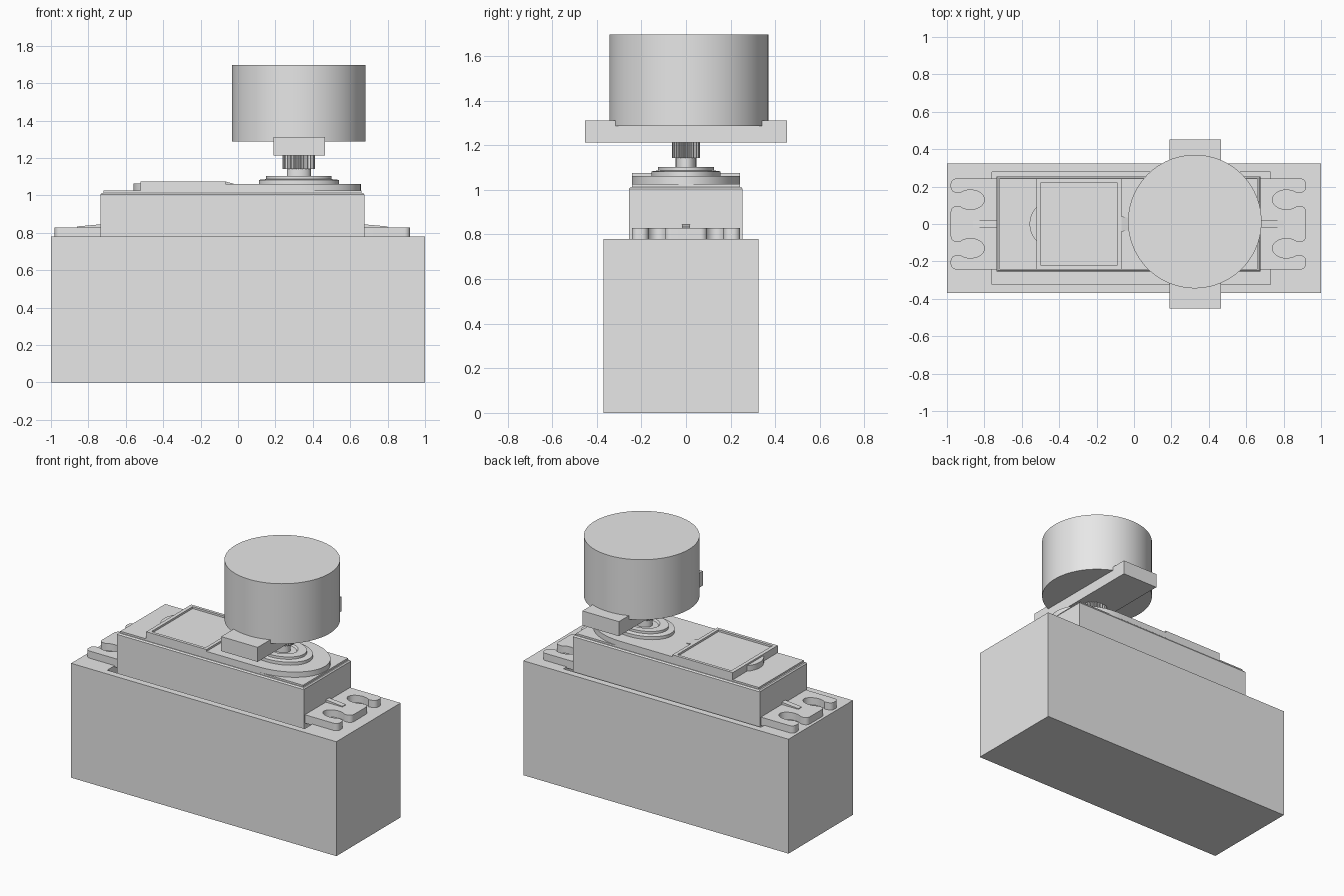
import bpy, bmesh
from math import sin, cos, pi, radians

cube = bpy.data.objects.get("Cube")
if cube:
    bpy.data.objects.remove(cube, do_unlink=True)

grey = bpy.data.materials.new("plain_grey")
grey.use_nodes = True
grey.diffuse_color = (0.8, 0.8, 0.8, 1)
grey.node_tree.nodes["Principled BSDF"].inputs["Base Color"].default_value = (0.8, 0.8, 0.8, 1)


def loft(name, rings, smooth=False):
    """Skin a list of equal-length point rings and cap both ends."""
    bm = bmesh.new()
    rows = [[bm.verts.new(p) for p in ring] for ring in rings]
    n = len(rows[0])
    for a, b in zip(rows, rows[1:]):
        for i in range(n):
            j = (i + 1) % n
            bm.faces.new((a[i], a[j], b[j], b[i]))
    bm.faces.new(rows[0])
    bm.faces.new(rows[-1])
    bmesh.ops.recalc_face_normals(bm, faces=bm.faces)
    mesh = bpy.data.meshes.new(name)
    bm.to_mesh(mesh)
    bm.free()
    mesh.materials.append(grey)
    ob = bpy.data.objects.new(name, mesh)
    bpy.context.collection.objects.link(ob)
    if smooth:
        bpy.ops.object.select_all(action='DESELECT')
        ob.select_set(True)
        bpy.context.view_layer.objects.active = ob
        bpy.ops.object.shade_smooth_by_angle(angle=radians(30))
    return ob


def rect(x0, x1, y0, y1, z):
    return [(x0, y0, z), (x1, y0, z), (x1, y1, z), (x0, y1, z)]


def arc(cx, cy, rx, ry, a0, a1, n=8):
    angles = [radians(a0 + (a1 - a0) * i / n) for i in range(n + 1)]
    return [(cx + rx * cos(a), cy + ry * sin(a)) for a in angles]


def oval(cx, cy, rx, ry, z, n=64):
    return [(cx + rx * cos(2 * pi * i / n), cy + ry * sin(2 * pi * i / n), z) for i in range(n)]


def prism(name, outline, z0, z1, smooth=False):
    return loft(name, [[(x, y, z) for x, y in outline] for z in (z0, z1)], smooth)


AXIS = 0.325      # x of the output shaft
SQUASH = 0.72     # depth ratio of the round servo parts

# Housing block with a pocket for the servo
outer = (-1, 1, -0.369, 0.324)
pocket = (-0.76, 0.73, -0.323, 0.278)
loft("housing_block", [rect(*outer, 0), rect(*outer, 0.78),
                       rect(*pocket, 0.78), rect(*pocket, 0.08)])

# Servo body with a softened top edge, then its lid
body = (-0.735, 0.675, -0.255, 0.254)
loft("servo_body", [rect(*body, 0.07), rect(*body, 1.005),
                    rect(-0.728, 0.668, -0.248, 0.247, 1.014)])
lid = (-0.718, 0.66, -0.243, 0.242)
loft("servo_lid", [rect(*lid, 1.0), rect(*lid, 1.026)])

# Raised label plate with a recessed panel, round tab and tongue
plate = (-0.522, -0.067, -0.243, 0.242)
rim = (-0.497, -0.09, -0.222, 0.222)
loft("label_plate", [rect(*plate, 1.02), rect(*plate, 1.075),
                     rect(*rim, 1.075), rect(*rim, 1.062)])
prism("label_tab", arc(-0.44, 0, 0.118, 0.125, 130, 230, 16), 1.02, 1.064, True)
loft("label_tongue", [[(-0.07, -0.042, z), (-0.015, -0.03, 1.06 if z > 1.05 else z),
                       (-0.015, 0.03, 1.06 if z > 1.05 else z), (-0.07, 0.042, z)]
                      for z in (1.02, 1.075)])

# Gear platform with a rounded end
prism("gear_platform", [(-0.067, -0.243)] + arc(AXIS, 0, 0.332, 0.243, -90, 90, 32)
      + [(-0.067, 0.243)], 1.02, 1.062, True)

# Turned bearing collar and shaft neck
collar = [(0.214, 1.05), (0.214, 1.083), (0.174, 1.087), (0.174, 1.103), (0.115, 1.103),
          (0.105, 1.09), (0.064, 1.09), (0.064, 1.15)]
loft("bearing_collar", [oval(AXIS, 0, r, r * SQUASH, z) for r, z in collar], True)

# Splined output shaft
teeth = 24
spline = []
for i in range(teeth * 4):
    r = 0.087 if i % 4 < 2 else 0.076
    a = 2 * pi * i / (teeth * 4)
    spline.append((AXIS + r * cos(a), r * SQUASH * sin(a)))
prism("splined_shaft", spline, 1.142, 1.225)

# Mounting ears with open keyhole slots, one at each end
L, R = 0.245, 0.03
half = (arc(L - R, 0.095 - R, R, R, 0, 90)
        + arc(0.14, 0.13, 0.075, 0.052, -42, -318, 28)
        + arc(L - R, 0.168 + R, R, R, -90, 0)
        + arc(L - R, 0.243 - R, R, R, 0, 90)
        + [(-0.02, 0.243)])
ear = half + [(u, -v) for u, v in reversed(half)]
for side, sign, base in (("left", 1, 0.675), ("right", -1, -0.735)):
    prism(side + "_mounting_ear", [(base + sign * u, v) for u, v in ear], 0.772, 0.829, True)
    # Thin stiffening rib on the ear
    wedge = [(-0.01, 0.8), (0.125, 0.8), (0.125, 0.834), (-0.01, 0.846)]
    loft(side + "_ear_rib", [[(base + sign * u, y, z) for u, z in wedge] for y in (-0.018, 0.018)])

# Cross arm and the drum on top of it
arm = (0.19, 0.465, -0.452, 0.452)
loft("cross_arm", [rect(*arm, 1.213), rect(*arm, 1.312)])
loft("drum", [oval(AXIS, 0.013, 0.357, 0.357, z, 96) for z in (1.287, 1.697)], True)
